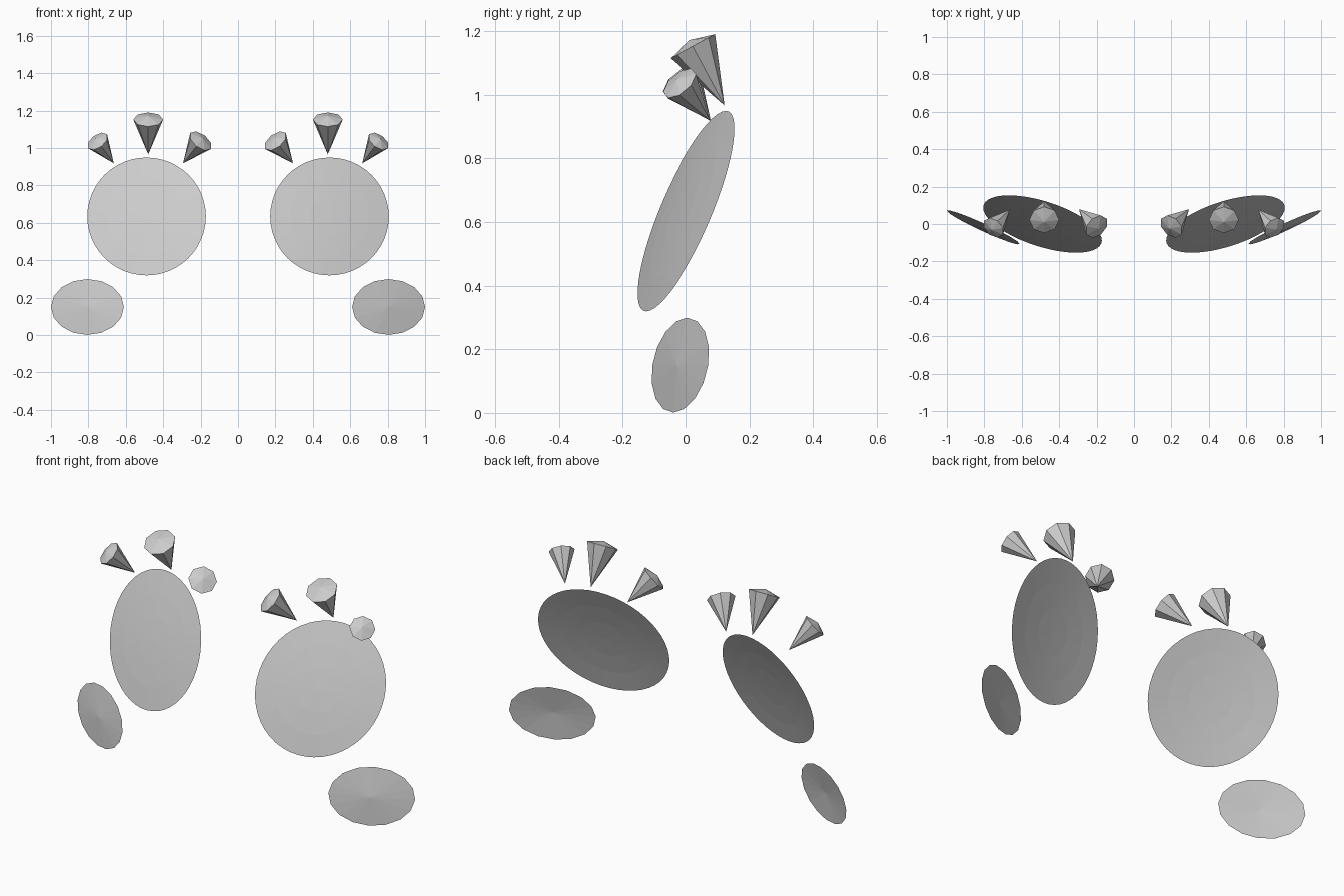
import bpy, bmesh
from math import cos, sin, tau
from mathutils import Vector

if "Cube" in bpy.data.objects:
    bpy.data.objects.remove(bpy.data.objects["Cube"])


def finish(name, bm):
    mesh = bpy.data.meshes.new(name)
    bm.to_mesh(mesh)
    bm.free()
    obj = bpy.data.objects.new(name, mesh)
    bpy.context.collection.objects.link(obj)


def disc(name, side, center, rx, rz, slope_x, slope_z, sides, bulge, rings):
    """Tilted ellipse, gently domed towards the front."""
    bm = bmesh.new()
    cx, cy, cz = center

    def point(f, i):
        dx, dz = f * rx * cos(tau * i / sides), f * rz * sin(tau * i / sides)
        dy = slope_x * dx + slope_z * dz - bulge * (1 - f * f)
        return bm.verts.new((side * (cx + dx), cy + dy, cz + dz))

    def face(*verts):
        bm.faces.new(verts if side > 0 else verts[::-1])

    hub = point(0, 0)
    loops = [[point((k + 1) / rings, i) for i in range(sides)] for k in range(rings)]
    for i in range(sides):
        j = (i + 1) % sides
        face(hub, loops[0][i], loops[0][j])
        for inner, outer in zip(loops, loops[1:]):
            face(inner[i], outer[i], outer[j], inner[j])
    finish(name, bm)


def lash(name, side, tip, base, radius, cap, sides=8):
    """Eight-sided spike with a shallow pointed cap on its wide end."""
    bm = bmesh.new()
    tip, base = (Vector((side * p[0], p[1], p[2])) for p in (tip, base))
    axis = (base - tip).normalized()
    u = axis.cross(Vector((0, 1, 0))).normalized()
    v = axis.cross(u)
    point = bm.verts.new(tip)
    top = bm.verts.new(base + axis * cap)
    ring = [bm.verts.new(base + radius * (u * cos(tau * i / sides) + v * sin(tau * i / sides)))
            for i in range(sides)]
    for i in range(sides):
        a, b = ring[i], ring[(i + 1) % sides]
        bm.faces.new((point, b, a))
        bm.faces.new((top, a, b))
    bmesh.ops.recalc_face_normals(bm, faces=bm.faces)
    finish(name, bm)


for label, s in (("right", 1), ("left", -1)):
    # Large round eye and small oval cheek
    disc(f"eye_{label}", s, (0.489, 0, 0.634), 0.317, 0.315, 0.275, 0.40, 48, 0.018, 3)
    disc(f"cheek_{label}", s, (0.805, -0.018, 0.15), 0.195, 0.149, 0.455, 0.15, 16, 0.014, 1)
    # Three lashes above the eye
    lash(f"lash_inner_{label}", s, (0.294, 0.079, 0.918), (0.2, -0.014, 1.038), 0.07, 0.02)
    lash(f"lash_middle_{label}", s, (0.48, 0.122, 0.966), (0.48, 0.022, 1.152), 0.08, 0.022)
    lash(f"lash_outer_{label}", s, (0.664, 0.077, 0.918), (0.751, -0.02, 1.036), 0.063, 0.02)
